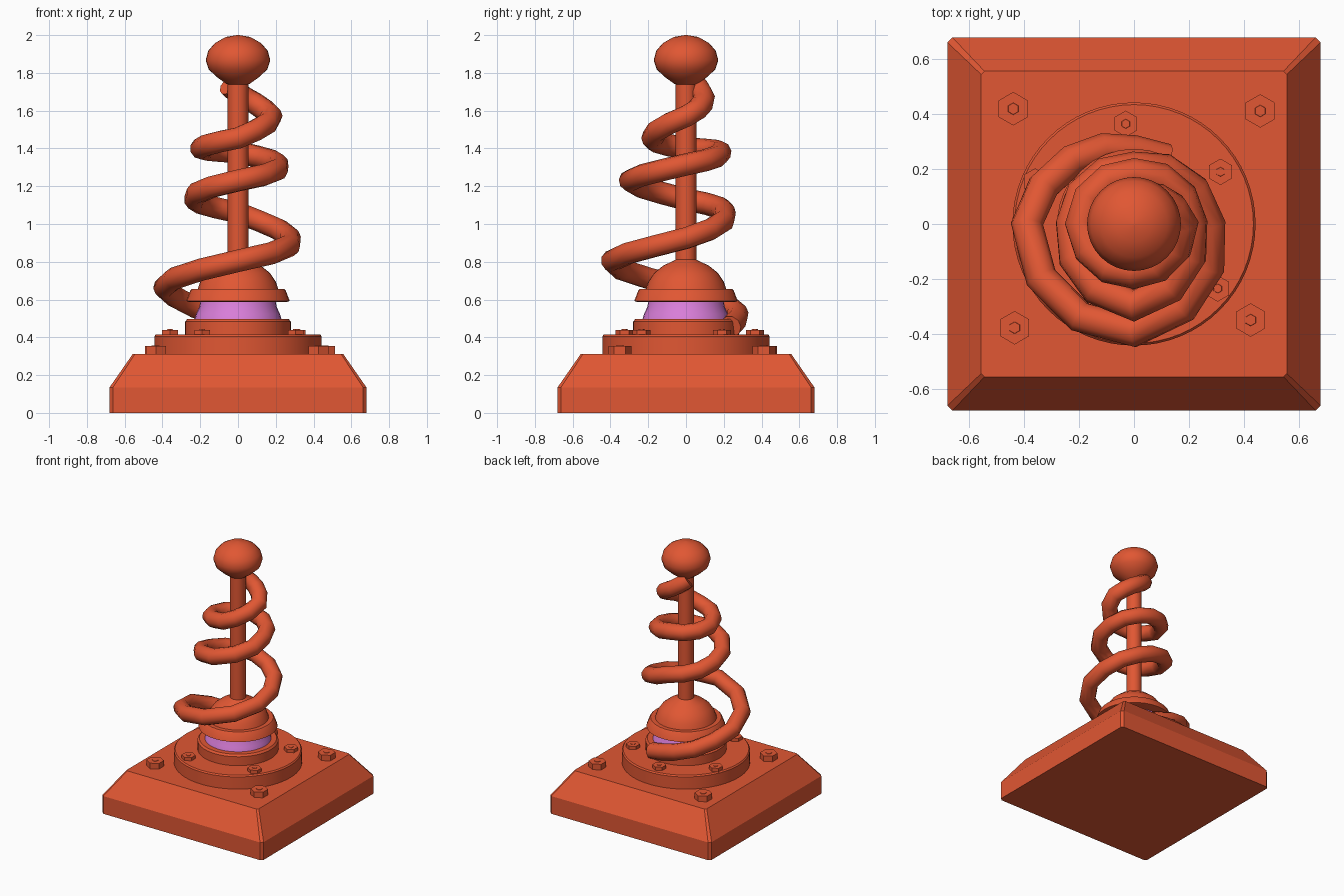
import bpy, bmesh
from math import sin, cos, pi, radians

if "Cube" in bpy.data.objects:
    bpy.data.objects.remove(bpy.data.objects["Cube"])


def material(name, rgb):
    m = bpy.data.materials.new(name)
    m.diffuse_color = (*rgb, 1)
    m.use_nodes = True
    m.node_tree.nodes["Principled BSDF"].inputs["Base Color"].default_value = m.diffuse_color
    return m


RED = material("orange_red", (0.75, 0.095, 0.033))
PINK = material("orchid_pink", (0.70, 0.21, 0.70))


def smooth(ob, deg=35):
    bpy.ops.object.select_all(action='DESELECT')
    ob.select_set(True)
    bpy.context.view_layer.objects.active = ob
    bpy.ops.object.shade_smooth_by_angle(angle=radians(deg))


def loft(name, rings, mat, smooth_deg=None):
    """Join closed rings of points with quads and cap both ends."""
    bm = bmesh.new()
    loops = [[bm.verts.new(p) for p in ring] for ring in rings]
    n = len(loops[0])
    for a, b in zip(loops, loops[1:]):
        for i in range(n):
            j = (i + 1) % n
            bm.faces.new((a[i], a[j], b[j], b[i]))
    bm.faces.new(loops[0][::-1])
    bm.faces.new(loops[-1])
    bmesh.ops.recalc_face_normals(bm, faces=bm.faces)
    me = bpy.data.meshes.new(name)
    bm.to_mesh(me)
    bm.free()
    me.materials.append(mat)
    ob = bpy.data.objects.new(name, me)
    bpy.context.collection.objects.link(ob)
    if smooth_deg:
        smooth(ob, smooth_deg)
    return ob


def circle(r, z, n, x=0, y=0, turn=0.0):
    return [(x + r * cos(2 * pi * i / n + turn), y + r * sin(2 * pi * i / n + turn), z)
            for i in range(n)]


def lathe(name, profile, mat, n=32, deg=35):
    return loft(name, [circle(r, z, n) for r, z in profile], mat, deg)


# square base with sloped shoulders and slightly cut corners
def cut_square(h, c, z):
    return [(h, -h + c, z), (h, h - c, z), (h - c, h, z), (-h + c, h, z),
            (-h, h - c, z), (-h, -h + c, z), (-h + c, -h, z), (h - c, -h, z)]


loft("base_plate", [cut_square(.68, .018, 0), cut_square(.68, .018, .135),
                    cut_square(.557, .012, .312)], RED)

# stacked discs, coloured collar, dome, rod and knob
lathe("mount_disc", [(.443, .30), (.443, .405), (.435, .415)], RED, 64)
lathe("upper_disc", [(.28, .41), (.28, .483), (.268, .497)], RED, 48)
lathe("collar", [(.232, .49), (.222, .525), (.205, .56), (.198, .60)], PINK)
lathe("dome_flange", [(.262, .588), (.274, .592), (.252, .65), (.245, .656)], RED)
lathe("dome", [(.215, .65), (.20, .695), (.17, .74), (.12, .78), (.06, .808), (.05, .815)],
      RED, 32, 45)
lathe("rod", [(.055, .79), (.055, 1.76)], RED, 16, 40)
lathe("knob", [(.05, 1.738), (.062, 1.742), (.108, 1.775), (.155, 1.818), (.171, 1.868),
               (.157, 1.918), (.122, 1.958), (.065, 1.99), (.005, 2.0)], RED, 32, 45)


# hexagonal nuts with a small stud in the middle
def nut(name, x, y, z, r, h):
    t = pi / 2
    loft(name, [circle(r, z - .01, 6, x, y, t), circle(r, z + h, 6, x, y, t),
                circle(r * .36, z + h, 6, x, y, t), circle(r * .34, z + h + .003, 6, x, y, t)], RED)


for k, (x, y) in enumerate([(-.44, .42), (.46, .412), (-.435, -.378), (.425, -.35)]):
    nut(f"base_nut_{k}", x, y, .312, .061, .043)
for k, (x, y) in enumerate([(-.03, .365), (.315, .19), (.305, -.235), (-.19, -.325), (-.36, .155)]):
    nut(f"disc_nut_{k}", x, y, .415, .048, .025)

# uneven hand-bent spring: angle in degrees, radius, height
KEYS = [(63, .262, .455), (90, .265, .49), (135, .325, .56), (180, .39, .665), (270, .392, .805),
        (360, .275, .925), (450, .205, 1.06), (540, .228, 1.13), (630, .297, 1.23),
        (720, .21, 1.315), (810, .182, 1.38), (900, .195, 1.40), (990, .178, 1.455),
        (1080, .177, 1.57), (1125, .125, 1.64), (1170, .08, 1.695), (1215, .07, 1.735)]
path = []
for (a0, r0, z0), (a1, r1, z1) in zip(KEYS, KEYS[1:]):
    steps = max(1, round((a1 - a0) / 28))
    for s in range(steps):
        f = s / steps
        path.append((a0 + (a1 - a0) * f, r0 + (r1 - r0) * f, z0 + (z1 - z0) * f))
path.append(KEYS[-1])
cu = bpy.data.curves.new("spring", 'CURVE')
cu.dimensions = '3D'
cu.bevel_depth = .059
cu.bevel_resolution = 3
cu.use_fill_caps = True
sp = cu.splines.new('POLY')
sp.points.add(len(path) - 1)
for p, (a, r, z) in zip(sp.points, path):
    p.co = (r * cos(radians(a)), r * sin(radians(a)), z, 1)
cu.materials.append(RED)
spring = bpy.data.objects.new("spring", cu)
bpy.context.collection.objects.link(spring)
bpy.ops.object.select_all(action='DESELECT')
spring.select_set(True)
bpy.context.view_layer.objects.active = spring
bpy.ops.object.convert(target='MESH')
smooth(bpy.context.view_layer.objects.active, 50)
